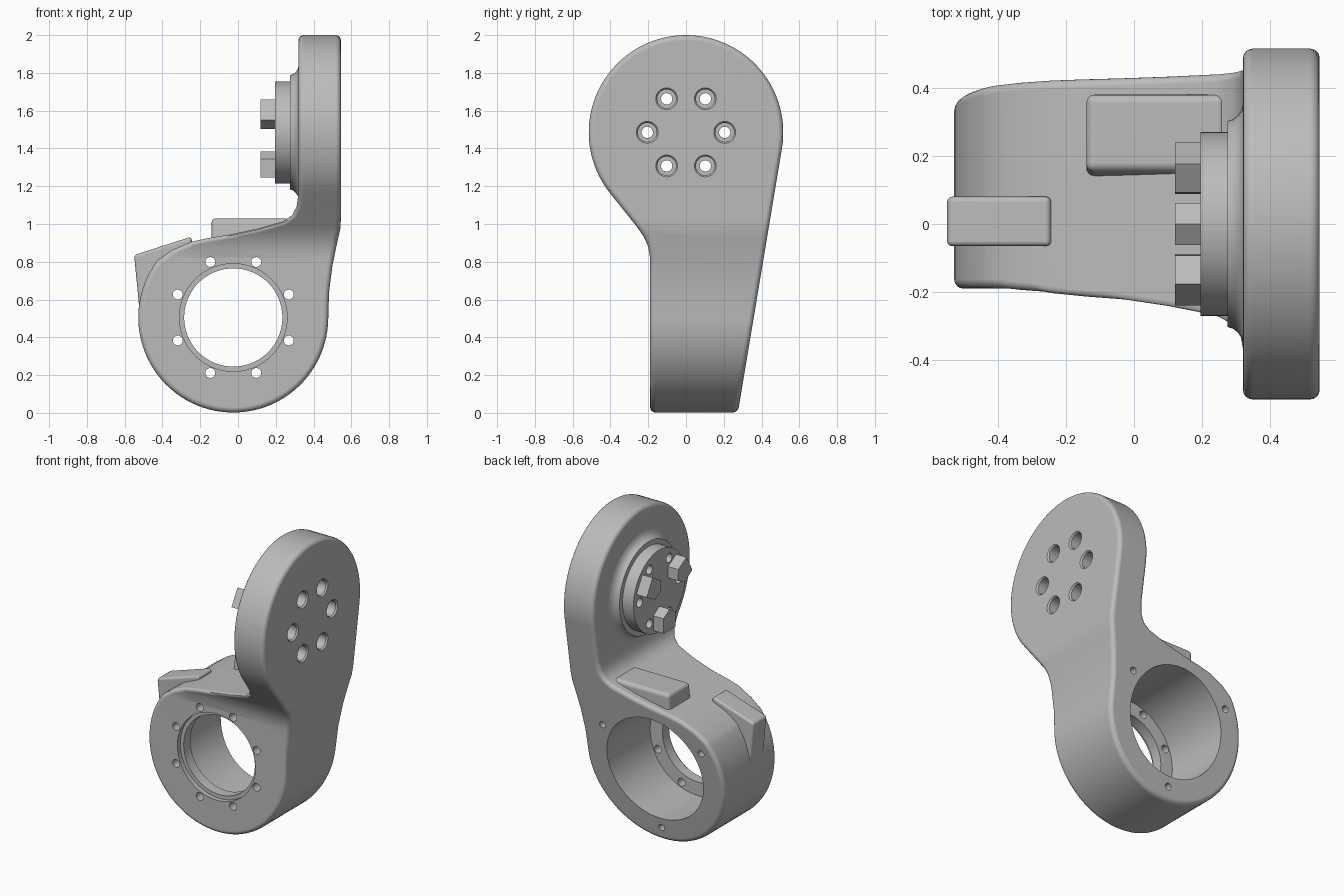
import bpy
import bmesh
from math import cos, sin, radians, pi

if "Cube" in bpy.data.objects:
    bpy.data.objects.remove(bpy.data.objects["Cube"], do_unlink=True)

# Single material
GREY = (0.5, 0.5, 0.5, 1.0)
metal = bpy.data.materials.new("plain grey")
metal.use_nodes = True
metal.diffuse_color = GREY
for node in metal.node_tree.nodes:
    if node.type == 'BSDF_PRINCIPLED':
        node.inputs["Base Color"].default_value = GREY


def place(axis, t, u, v):
    return (t, u, v) if axis == 'X' else (u, t, v)


def finish(name, bm):
    bmesh.ops.recalc_face_normals(bm, faces=bm.faces[:])
    mesh = bpy.data.meshes.new(name)
    bm.to_mesh(mesh)
    bm.free()
    mesh.materials.append(metal)
    obj = bpy.data.objects.new(name, mesh)
    bpy.context.collection.objects.link(obj)
    return obj


def prism(name, outline, axis, start, end):
    """Outline of (u, z) points pushed along an axis."""
    bm = bmesh.new()
    rings = [[bm.verts.new(place(axis, t, u, v)) for u, v in outline] for t in (start, end)]
    bm.faces.new(rings[0])
    bm.faces.new(rings[1])
    n = len(outline)
    for i in range(n):
        j = (i + 1) % n
        bm.faces.new((rings[0][i], rings[0][j], rings[1][j], rings[1][i]))
    return finish(name, bm)


def lathe(name, profile, axis, cu, cv, sides=64):
    """Capped round solid from (position, radius) pairs along an axis."""
    bm = bmesh.new()
    angles = [2 * pi * i / sides for i in range(sides)]
    rings = [[bm.verts.new(place(axis, t, cu + r * cos(a), cv + r * sin(a))) for a in angles]
             for t, r in profile]
    bm.faces.new(rings[0])
    bm.faces.new(rings[-1])
    for low, high in zip(rings, rings[1:]):
        for i in range(sides):
            j = (i + 1) % sides
            bm.faces.new((low[i], low[j], high[j], high[i]))
    return finish(name, bm)


def arc(cu, cv, r, first, last, steps):
    turn = [radians(first + (last - first) * i / steps) for i in range(steps + 1)]
    return [(cu + r * cos(a), cv + r * sin(a)) for a in turn]


def apply(obj, kind, **settings):
    mod = obj.modifiers.new(kind.lower(), kind)
    for key, value in settings.items():
        setattr(mod, key, value)
    bpy.context.view_layer.objects.active = obj
    bpy.ops.object.modifier_apply(modifier=mod.name)


def combine(obj, tool, operation='DIFFERENCE'):
    tool.hide_render = True
    apply(obj, 'BOOLEAN', object=tool, operation=operation, solver='EXACT')


def discard(tool):
    bpy.data.objects.remove(tool, do_unlink=True)


def round_edges(obj, width, segments=4):
    apply(obj, 'BEVEL', width=width, segments=segments, limit_method='ANGLE',
          angle_limit=radians(38), use_clamp_overlap=False)


def shade(obj):
    bpy.ops.object.select_all(action='DESELECT')
    obj.select_set(True)
    bpy.context.view_layer.objects.active = obj
    bpy.ops.object.shade_smooth_by_angle(angle=radians(35))
    obj.modifiers.new("weighted normals", 'WEIGHTED_NORMAL').keep_sharp = True


RING_X, RING_Z = -0.025, 0.505
HUB_Z = 1.485

# Arm body: ring-and-plate outline crossed with the tapering paddle outline
ring_outline = arc(RING_X, RING_Z, 0.503, 143, 360, 56) + [
    (0.482, 0.64), (0.5, 0.78), (0.527, 0.91), (0.541, 0.97), (0.545, 1.03),
    (0.545, 2.2), (0.32, 2.2), (0.32, 1.16), (0.31, 1.09), (0.285, 1.045),
    (0.24, 1.015), (0.1, 0.975), (-0.04, 0.945), (-0.16, 0.925), (-0.25, 0.905), (-0.35, 0.862)]
paddle_outline = arc(0, HUB_Z, 0.515, -9.5, 219.4, 60) + [
    (-0.26, 0.985), (-0.225, 0.935), (-0.2, 0.88), (-0.19, 0.82), (-0.19, -0.2), (0.241, -0.2)]
body = prism("arm_body", ring_outline, 'Y', -1, 1)
paddle = prism("paddle_cutter", paddle_outline, 'X', -1, 1)
combine(body, paddle, 'INTERSECT')
discard(paddle)
bm = bmesh.new()
bm.from_mesh(body.data)
bmesh.ops.remove_doubles(bm, verts=bm.verts[:], dist=0.004)
bm.to_mesh(body.data)
bm.free()
round_edges(body, 0.028)

# Stepped bore through the ring
bore = lathe("bore_cutter", [(-0.5, 0.285), (-0.16, 0.285), (-0.16, 0.26), (-0.09, 0.26),
                             (-0.09, 0.35), (0.8, 0.35)], 'Y', RING_X, RING_Z, 96)
combine(body, bore)
discard(bore)

# Screw holes: eight through the front flange, three in the back rim
flange = [(22.5 + 45 * i, 0.318, 0.026, -0.5, 0.0) for i in range(8)]
rim = [(30 + 120 * i, 0.415, 0.022, 0.2, 0.8) for i in range(3)]
for angle, reach, radius, start, end in flange + rim:
    a = radians(angle)
    drill = lathe("drill", [(start, radius), (end, radius)], 'Y',
                  RING_X + reach * cos(a), RING_Z + reach * sin(a), 20)
    combine(body, drill)
    discard(drill)

# Flared hub on the inner side of the plate
hub = lathe("hub", [(0.195, 0.27), (0.275, 0.27), (0.275, 0.302), (0.292, 0.308),
                    (0.306, 0.32), (0.316, 0.335), (0.321, 0.355), (0.34, 0.355)],
            'X', 0, HUB_Z, 72)

# Six counterbored holes through plate and hub
for i in range(6):
    a = radians(60 * i)
    drill = lathe("drill", [(0.1, 0.03), (0.45, 0.03), (0.45, 0.05), (0.535, 0.05),
                            (0.555, 0.066)], 'X',
                  0.205 * cos(a), HUB_Z + 0.205 * sin(a), 28)
    combine(body, drill)
    combine(hub, drill)
    discard(drill)

# Three drive lugs, points toward the hub centre
lug_shape = [(-0.062, -0.068), (0.062, -0.068), (0.062, 0.03), (0.0, 0.07), (-0.062, 0.03)]
for i in range(3):
    a = radians(120 * i)
    outline = [(u * cos(a) - (v - 0.172) * sin(a), HUB_Z + u * sin(a) + (v - 0.172) * cos(a))
               for u, v in lug_shape]
    lug = prism("drive_lug_%d" % (i + 1), outline, 'X', 0.12, 0.2)
    shade(lug)

# Raised block on the shoulder of the ring
block = prism("shoulder_block", [(0.135, 0.89), (0.38, 0.89), (0.38, 1.03), (0.155, 1.03)],
              'X', -0.14, 0.27)
round_edges(block, 0.025)

# Corner boss on the upper side of the ring
boss = prism("corner_boss", [(-0.5, 0.55), (-0.522, 0.55), (-0.55, 0.835), (-0.25, 0.932),
                             (-0.24, 0.905)], 'Y', -0.065, 0.08)
round_edges(boss, 0.015, 3)

for part in (body, hub, block, boss):
    shade(part)
